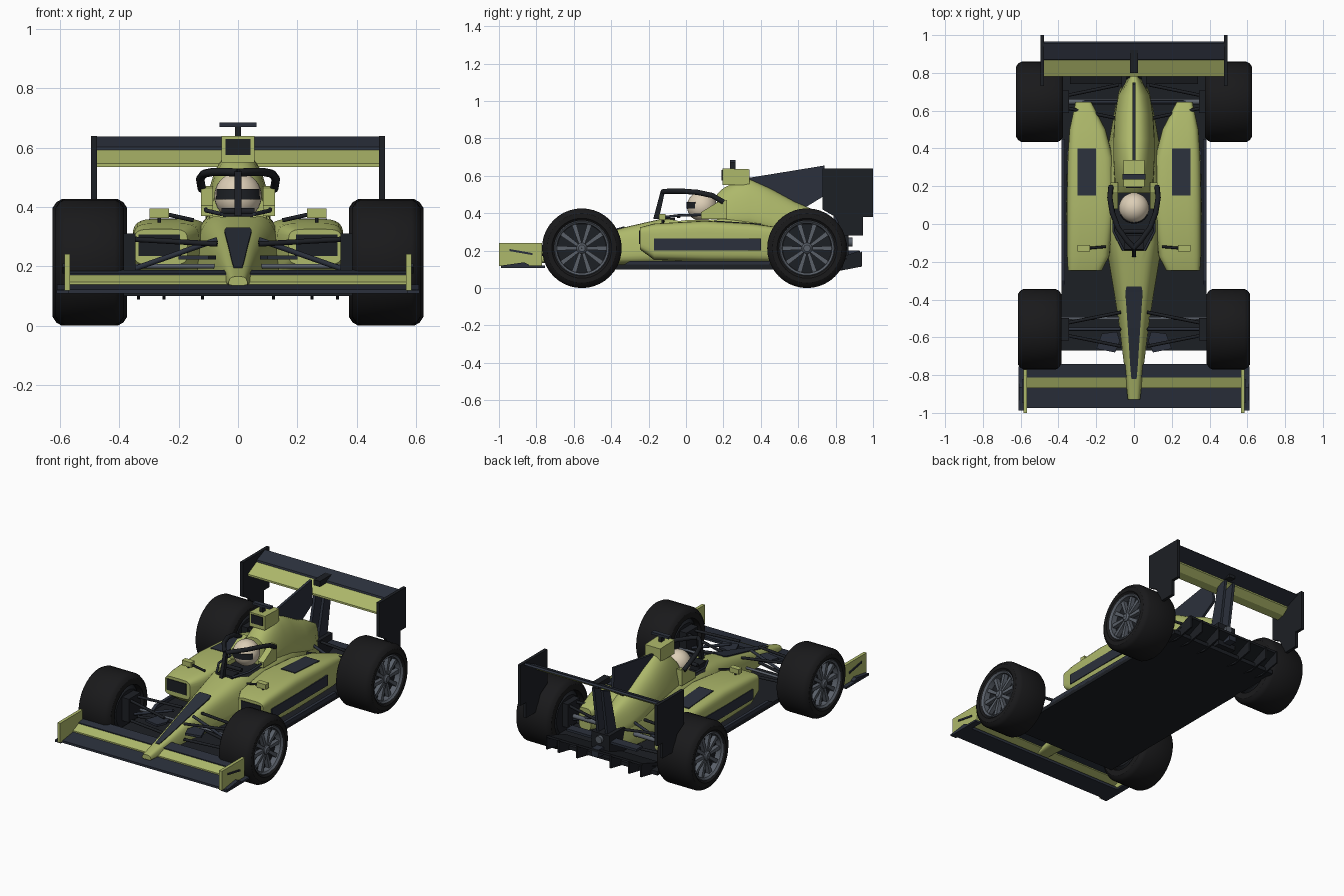
import bpy, bmesh, math
from math import sin, cos, pi

if "Cube" in bpy.data.objects:
    bpy.data.objects.remove(bpy.data.objects["Cube"])


def material(name, c):
    m = bpy.data.materials.new(name)
    m.diffuse_color = (*c, 1)
    m.use_nodes = True
    m.node_tree.nodes["Principled BSDF"].inputs["Base Color"].default_value = m.diffuse_color
    return m


GREEN = material("green_paint", (0.42, 0.48, 0.145))
NAVY = material("navy_trim", (0.024, 0.03, 0.045))
DARK = material("dark_carbon", (0.012, 0.014, 0.018))
TYRE = material("rubber", (0.010, 0.010, 0.011))
RIM = material("rim_grey", (0.10, 0.115, 0.14))
CREAM = material("helmet_cream", (0.72, 0.62, 0.47))


def finish(ob, mat, mirror):
    bpy.context.collection.objects.link(ob)
    ob.data.materials.append(mat)
    if mirror:
        ob.modifiers.new("mirror", 'MIRROR')
    return ob


def mesh(name, bm, mat, mirror=False, smooth=True):
    bmesh.ops.recalc_face_normals(bm, faces=bm.faces)
    me = bpy.data.meshes.new(name)
    bm.to_mesh(me)
    bm.free()
    if smooth:
        me.shade_smooth()
        me.set_sharp_from_angle(angle=math.radians(32))
    return finish(bpy.data.objects.new(name, me), mat, mirror)


def skin(bm, rings, cap=True, loop=False):
    vs = [[bm.verts.new(p) for p in r] for r in rings]
    n = len(vs[0])
    for a, b in zip(vs, vs[1:] + (vs[:1] if loop else [])):
        for i in range(n):
            bm.faces.new((a[i], a[(i + 1) % n], b[(i + 1) % n], b[i]))
    if cap:
        bm.faces.new(vs[0])
        bm.faces.new(vs[-1])


def prism(name, poly, lo, hi, mat, mirror=False, axis='x'):
    # polygon is (y, z) extruded along x, or (x, y) extruded along z
    place = (lambda a, b, t: (t, a, b)) if axis == 'x' else (lambda a, b, t: (a, b, t))
    bm = bmesh.new()
    skin(bm, [[place(a, b, t) for a, b in poly] for t in (lo, hi)])
    return mesh(name, bm, mat, mirror, False)


def box(name, x, y, z, mat, mirror=False):
    return prism(name, [(y[0], z[0]), (y[1], z[0]), (y[1], z[1]), (y[0], z[1])], *x, mat, mirror)


def loft(name, stations, mat, mirror=False, taper=0.0, n=3.2, seg=28):
    # station: y, x0, x1, z0, z1 -> rounded-box section, narrowing upwards by taper
    bm = bmesh.new()
    rings = []
    for y, x0, x1, z0, z1 in stations:
        ring = []
        for i in range(seg):
            a = 2 * pi * (i + 0.5) / seg
            u = math.copysign(abs(cos(a)) ** (2 / n), cos(a))
            v = math.copysign(abs(sin(a)) ** (2 / n), sin(a))
            u *= 1 - taper * (v + 1) / 2
            ring.append(((x0 + x1) / 2 + u * (x1 - x0) / 2, y, (z0 + z1) / 2 + v * (z1 - z0) / 2))
        rings.append(ring)
    skin(bm, rings)
    return mesh(name, bm, mat, mirror)


def lathe(name, profile, y, z, mat, mirror=True, seg=40):
    # closed (x, r) profile spun round an axle parallel to x
    bm = bmesh.new()
    skin(bm, [[(x, y + r * cos(2 * pi * k / seg), z + r * sin(2 * pi * k / seg)) for x, r in profile]
              for k in range(seg)], cap=False, loop=True)
    return mesh(name, bm, mat, mirror)


def tube(name, pts, r, mat, mirror=False):
    cu = bpy.data.curves.new(name, 'CURVE')
    cu.dimensions, cu.bevel_depth, cu.bevel_resolution, cu.use_fill_caps = '3D', r, 2, True
    sp = cu.splines.new('POLY')
    sp.points.add(len(pts) - 1)
    for p, q in zip(sp.points, pts):
        p.co = (*q, 1)
    return finish(bpy.data.objects.new(name, cu), mat, mirror)


# Wheels: tyre, rim lip, dark backing, spokes
R = 0.213
for tag, y, x0, x1 in (("front", -0.557, 0.385, 0.615), ("rear", 0.647, 0.375, 0.625)):
    lathe(tag + "_tyre", [(x0, .15), (x0, .185), (x0 + .012, .203), (x0 + .03, R), (x1 - .03, R),
                          (x1 - .012, .203), (x1, .185), (x1, .16), (x1 - .012, .147), (x0 + .02, .147)], y, R, TYRE)
    lathe(tag + "_rim_lip", [(x1 - .012, .15), (x1 - .005, .144), (x1 - .015, .133), (x1 - .06, .13), (x1 - .06, .15)], y, R, RIM)
    lathe(tag + "_brake_drum", [(x0 + .01, .001), (x0 + .01, .12), (x0 + .04, .148), (x1 - .05, .148), (x1 - .05, .001)], y, R, DARK)
    lathe(tag + "_hub", [(x1 - .055, .001), (x1 - .055, .032), (x1 - .018, .028), (x1 - .01, .018), (x1 - .01, .001)], y, R, RIM)
    bm = bmesh.new()
    for k in range(10):
        a = 2 * pi * k / 10
        quad = [(.02, -.008), (.138, -.013), (.138, .013), (.02, .008)]
        skin(bm, [[(x, y + r * cos(a) - t * sin(a), R + r * sin(a) + t * cos(a)) for r, t in quad]
                  for x in (x1 - .05, x1 - .024)])
    mesh(tag + "_spokes", bm, RIM, True, False)

# Floor and diffuser
box("floor", (-.385, .385), (-.67, .84), (.10, .125), DARK)
prism("floor_edge", [(-.34, .12), (.45, .12), (.45, .145), (-.3, .145)], .365, .385, NAVY, True)
prism("diffuser_roof", [(.76, .12), (.93, .185), (.93, .20), (.74, .135)], -.34, .34, DARK)
for i, x in enumerate((.12, .25, .335)):
    prism(f"diffuser_strake_{i}", [(.7, .105), (.8, .088), (.94, .115), (.94, .195), (.8, .13)], x - .005, x + .005, DARK, True)
box("gearbox", (-.065, .065), (.6, .87), (.13, .28), DARK)
box("rear_crossbeam", (-.25, .25), (.80, .86), (.225, .24), NAVY)
tube("exhaust", [(0, .8, .245), (0, .89, .245)], .024, RIM)
box("rear_lamp", (-.025, .025), (.87, .925), (.15, .2), NAVY)

# Nose and central tub, with the cockpit cut out
body = [(y, -w, w, b, t) for y, w, b, t in (
    (-.93, .036, .135, .165), (-.75, .058, .135, .212), (-.55, .085, .13, .268), (-.36, .118, .125, .318),
    (-.2, .148, .125, .355), (-.1, .168, .12, .377), (0, .175, .12, .387), (.2, .175, .12, .39),
    (.4, .155, .12, .385), (.6, .115, .12, .36), (.7, .09, .13, .33), (.79, .045, .15, .29))]
tub = loft("nose_and_tub", body, GREEN, taper=.3, n=3.6)
opening = [(-.055, -.14), (.055, -.14), (.105, -.04), (.105, .18), (-.105, .18), (-.105, -.04)]
cutter = prism("cockpit_cutter", opening, .32, .5, DARK, axis='z')
cutter.hide_render = True
cutter.hide_viewport = True
cut = tub.modifiers.new("cockpit", 'BOOLEAN')
cut.operation, cut.object = 'DIFFERENCE', cutter
prism("cockpit_interior", opening, .315, .335, DARK, axis='z')
prism("dashboard", [(-.14, .33), (-.06, .33), (-.06, .375), (-.135, .378)], -.05, .05, DARK)
tube("cockpit_rim", [(.055, -.14, .376), (.108, -.04, .388), (.108, .17, .394)], .007, NAVY, True)

# Dark panel following the nose top
bm = bmesh.new()
skin(bm, [[(sx * w, y, z + dz) for sx, dz in ((-1, -.02), (1, -.02), (1, .004), (-1, .004))]
          for y, w, z in ((-.82, .014, .193), (-.75, .02, .212), (-.55, .033, .268), (-.36, .046, .318), (-.33, .04, .326))])
mesh("nose_panel", bm, NAVY, smooth=False)

# Engine cover, air intake, fin and camera
cover = [(y, -w, w, b, t) for y, w, b, t in (
    (.165, .115, .3, .50), (.2, .12, .3, .535), (.27, .125, .3, .57), (.34, .13, .3, .582), (.45, .13, .28, .533),
    (.58, .12, .25, .462), (.68, .10, .23, .42), (.78, .035, .2, .36))]
loft("engine_cover", cover, GREEN, taper=.45, n=2.8)
prism("air_intake", [(.195, .55), (.34, .55), (.34, .635), (.195, .64)], -.055, .055, GREEN)
box("intake_mouth", (-.042, .042), (.19, .2), (.575, .63), DARK)
prism("engine_fin", [(.33, .56), (.34, .59), (.74, .655), (.75, .5), (.62, .42), (.48, .49)], -.008, .008, NAVY)
box("camera_stem", (-.01, .01), (.235, .265), (.63, .672), DARK)
box("camera_bar", (-.062, .062), (.235, .265), (.67, .685), NAVY)

# Driver helmet, headrest and halo
bm = bmesh.new()
bmesh.ops.create_uvsphere(bm, u_segments=28, v_segments=18, radius=.08)
bmesh.ops.translate(bm, verts=bm.verts, vec=(0, .085, .437))
mesh("helmet", bm, CREAM)
bm = bmesh.new()
skin(bm, [[(r * sin(a), .085 - r * cos(a), z) for r, z in ((.07, .425), (.083, .425), (.081, .46), (.07, .46))]
          for a in [-1.1 + 2.2 * k / 12 for k in range(13)]])
mesh("visor", bm, DARK)
prism("headrest", [(.08, .37), (.08, .405), (.17, .46), (.22, .47), (.22, .37)], .085, .125, GREEN, True)
prism("halo_pillar", [(-.175, .37), (-.145, .37), (-.112, .52), (-.135, .52)], -.011, .011, DARK)
tube("halo_ring", [(0, -.125, .515), (.035, -.09, .518), (.085, -.02, .518), (.115, .06, .512),
                   (.128, .14, .495), (.122, .2, .46)], .014, DARK, True)
tube("steering_wheel", [(-.055, -.04, .385), (.055, -.04, .385)], .012, DARK)

# Sidepods
loft("sidepod", [(-.245, .17, .35, .205, .325), (-.17, .13, .355, .15, .345), (.1, .1, .357, .14, .36),
                 (.35, .11, .352, .14, .345), (.5, .15, .342, .14, .325), (.645, .225, .31, .15, .285)],
     GREEN, True, n=5)
box("sidepod_inlet", (.195, .335), (-.25, -.2), (.235, .307), DARK, True)
box("sidepod_stripe", (.33, .36), (-.17, .4), (.2, .265), NAVY, True)
prism("sidepod_vent", [(.15, .33), (.15, .361), (.4, .344), (.4, .32)], .2, .3, NAVY, True)
box("mirror", (.232, .298), (-.145, -.11), (.363, .395), GREEN, True)
tube("mirror_stalk", [(.15, -.12, .355), (.24, -.128, .375)], .007, DARK, True)
tube("mirror_post", [(.265, -.125, .34), (.265, -.125, .365)], .006, DARK, True)

# Front wing
prism("front_wing_main", [(-.975, .108), (-.975, .122), (-.865, .138), (-.84, .125), (-.84, .108)], -.61, .61, NAVY)
prism("front_wing_green_flap", [(-.868, .136), (-.868, .146), (-.812, .17), (-.812, .158)], -.57, .57, GREEN)
prism("front_wing_rear_flap", [(-.812, .165), (-.812, .176), (-.742, .188), (-.742, .176)], -.57, .57, NAVY)
box("front_wing_foot", (.57, .612), (-.988, -.755), (.108, .12), NAVY, True)
box("front_wing_endplate", (.566, .586), (-1, -.77), (.118, .242), GREEN, True)
prism("endplate_slot", [(-.945, .198), (-.82, .176), (-.82, .187), (-.945, .209)], .58, .592, NAVY, True)

# Rear wing
prism("rear_wing_endplate", [(.73, .64), (1, .64), (1, .38), (.945, .38), (.945, .28), (.845, .28), (.8, .38), (.73, .42)],
      .476, .496, DARK, True)
prism("rear_wing_main", [(.78, .535), (.78, .547), (.868, .592), (.872, .578), (.83, .545)], -.48, .48, GREEN)
prism("rear_wing_flap", [(.868, .59), (.872, .603), (.955, .638), (.965, .628)], -.48, .48, NAVY)
prism("rear_wing_pylon", [(.76, .26), (.85, .26), (.9, .575), (.83, .55)], .022, .04, NAVY, True)
box("flap_actuator", (-.022, .022), (.8, .92), (.59, .625), DARK)

# Suspension arms and front vanes
for tag, y, inner, w in (("front", -.557, .07, .09), ("rear", .647, .08, .09)):
    for side in (-1, 1):
        tube(f"{tag}_upper_arm_{side}", [(inner, y + side * w, .275), (.42, y + side * .02, .295)], .009, DARK, True)
        tube(f"{tag}_lower_arm_{side}", [(inner, y + side * w, .175), (.42, y + side * .02, .16)], .009, DARK, True)
    tube(tag + "_pushrod", [(inner, y, .29), (.41, y, .17)], .009, NAVY, True)
    box(tag + "_brake_duct", (.345, .40), (y - .06, y + .06), (.16, .31), DARK, True)
tube("rear_driveshaft", [(.05, .647, .215), (.4, .647, .215)], .014, RIM, True)
tube("front_steering_rod", [(.08, -.5, .2), (.4, -.5, .2)], .008, RIM, True)
prism("front_vane", [(.075, -.62), (.1, -.68), (.2, -.66), (.17, -.58), (.09, -.57)], .222, .236, NAVY, True, 'z')
